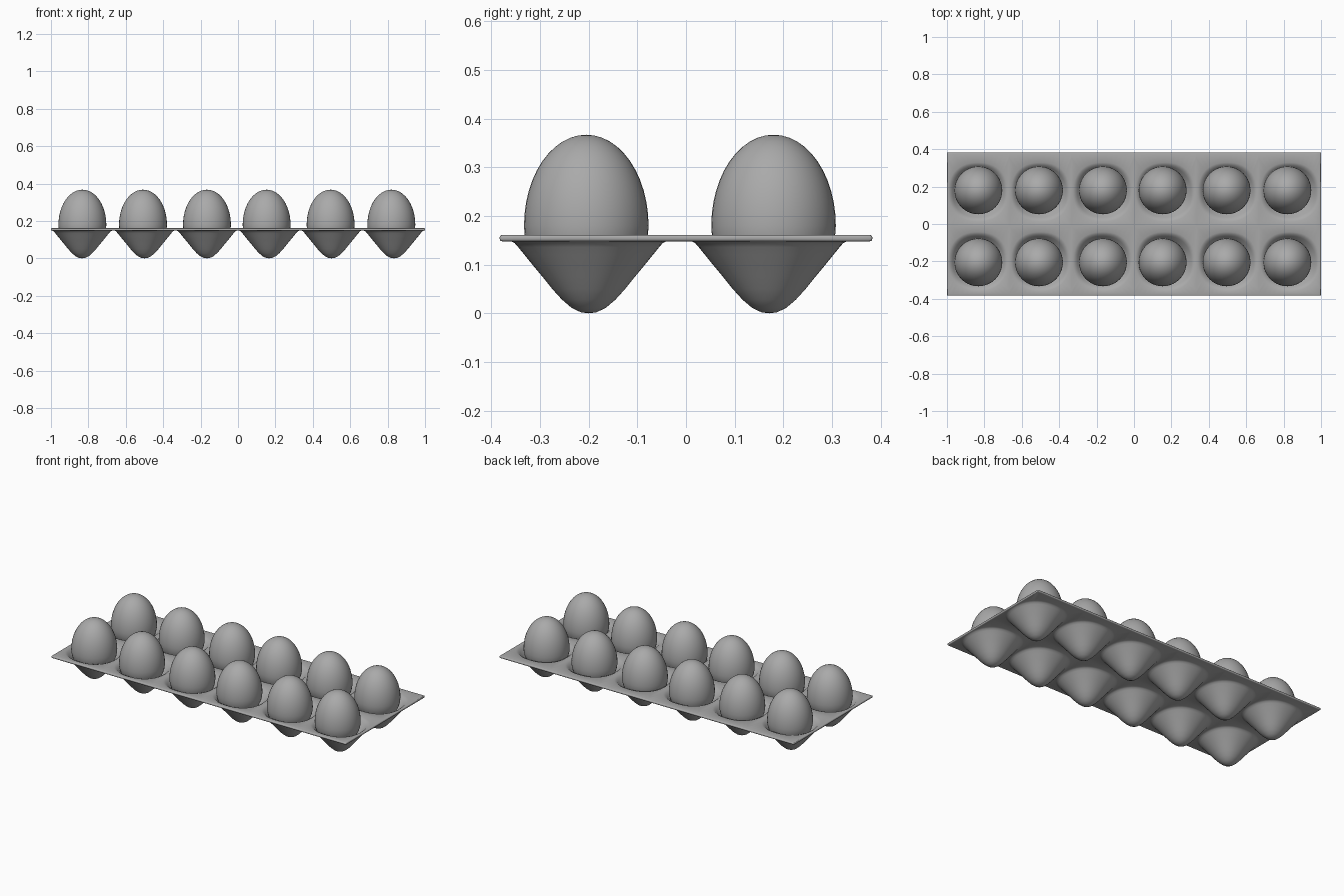
import bpy
import bmesh
import math

cube = bpy.data.objects.get("Cube")
if cube:
    bpy.data.objects.remove(cube, do_unlink=True)

grey = bpy.data.materials.new("plain grey")
grey.use_nodes = True
GREY = (0.4, 0.4, 0.4, 1)
grey.diffuse_color = GREY
grey.node_tree.nodes["Principled BSDF"].inputs["Base Color"].default_value = GREY


def make_object(name, bm):
    mesh = bpy.data.meshes.new(name)
    bm.to_mesh(mesh)
    bm.free()
    mesh.materials.append(grey)
    obj = bpy.data.objects.new(name, mesh)
    bpy.context.collection.objects.link(obj)
    return obj


def smooth(obj, degrees):
    bpy.ops.object.select_all(action='DESELECT')
    obj.select_set(True)
    bpy.context.view_layer.objects.active = obj
    bpy.ops.object.shade_smooth_by_angle(angle=math.radians(degrees))


# Tray: each cell is a cup whose rings open out into a rectangle
COLS = 6
CELL = 2 / COLS
ROWS = [(-0.383, -0.012, -0.2), (-0.012, 0.383, 0.171)]  # y min, y max, cup centre
PLATE_Z = 0.148
CUP = [(0.016, 0.002), (0.035, 0.011), (0.055, 0.028), (0.075, 0.050),
       (0.095, 0.075), (0.115, 0.099), (0.132, 0.120), (0.145, 0.136),
       (0.152, 0.144), (0.160, PLATE_Z)]
SIDE = 12  # points along each side of a cell

square = []
for i in range(SIDE):
    t = 2 * i / SIDE - 1
    square.append((t, -1))
corner_turns = [lambda u, v: (u, v), lambda u, v: (-v, u),
                lambda u, v: (-u, -v), lambda u, v: (v, -u)]
square = [turn(u, v) for turn in corner_turns for u, v in square]


def cup_ring(bm, cx, cy, radius, z, power):
    ring = []
    for u, v in square:
        # Even out the angles, then push towards a rounded square
        a = math.atan2(math.tan(v * math.pi / 4), 1) if abs(u) == 1 else None
        if a is not None:
            x, y = u * math.cos(a), math.sin(a)
        else:
            a = u * math.pi / 4
            x, y = math.sin(a), v * math.cos(a)
        size = (abs(x) ** power + abs(y) ** power) ** (1 / power)
        ring.append(bm.verts.new((cx + radius * x / size, cy + radius * y / size, z)))
    return ring


bm = bmesh.new()
for col in range(COLS):
    cx = -1 + CELL * (col + 0.5)
    for y0, y1, cy in ROWS:
        rings = []
        for k, (radius, z) in enumerate(CUP):
            rings.append(cup_ring(bm, cx, cy, radius, z, 2 + 0.4 * k / len(CUP)))
        rings.append([bm.verts.new((cx + u * CELL / 2,
                                    y0 + (y1 - y0) * (v + 1) / 2, PLATE_Z))
                      for u, v in square])
        bottom = bm.verts.new((cx, cy, 0))
        n = len(square)
        for i in range(n):
            j = (i + 1) % n
            bm.faces.new((bottom, rings[0][i], rings[0][j]))
            for inner, outer in zip(rings, rings[1:]):
                bm.faces.new((inner[i], outer[i], outer[j], inner[j]))
bmesh.ops.remove_doubles(bm, verts=bm.verts, dist=0.0005)
tray = make_object("egg_tray", bm)

shell = tray.modifiers.new("thickness", 'SOLIDIFY')
shell.thickness = 0.013
shell.offset = 1
rim = tray.modifiers.new("rounded rim", 'BEVEL')
rim.width = 0.005
rim.segments = 3
rim.limit_method = 'ANGLE'
rim.angle_limit = math.radians(60)
smooth(tray, 60)

# Eggs: a sphere with a tall upper half and a shorter lower half
EGG_X = [-0.832, -0.508, -0.166, 0.153, 0.495, 0.82]
EGG_Y = {"front": -0.205, "back": 0.18}
EGG_RADIUS, WAIST_Z, TOP, BOTTOM = 0.128, 0.18, 0.187, 0.13

for row, y in EGG_Y.items():
    for number, x in enumerate(EGG_X, 1):
        bm = bmesh.new()
        bmesh.ops.create_uvsphere(bm, u_segments=40, v_segments=24, radius=1)
        for vert in bm.verts:
            vert.co.x *= EGG_RADIUS
            vert.co.y *= EGG_RADIUS
            vert.co.z *= TOP if vert.co.z > 0 else BOTTOM
        egg = make_object(f"{row}_egg_{number}", bm)
        egg.location = (x, y, WAIST_Z)
        smooth(egg, 60)
